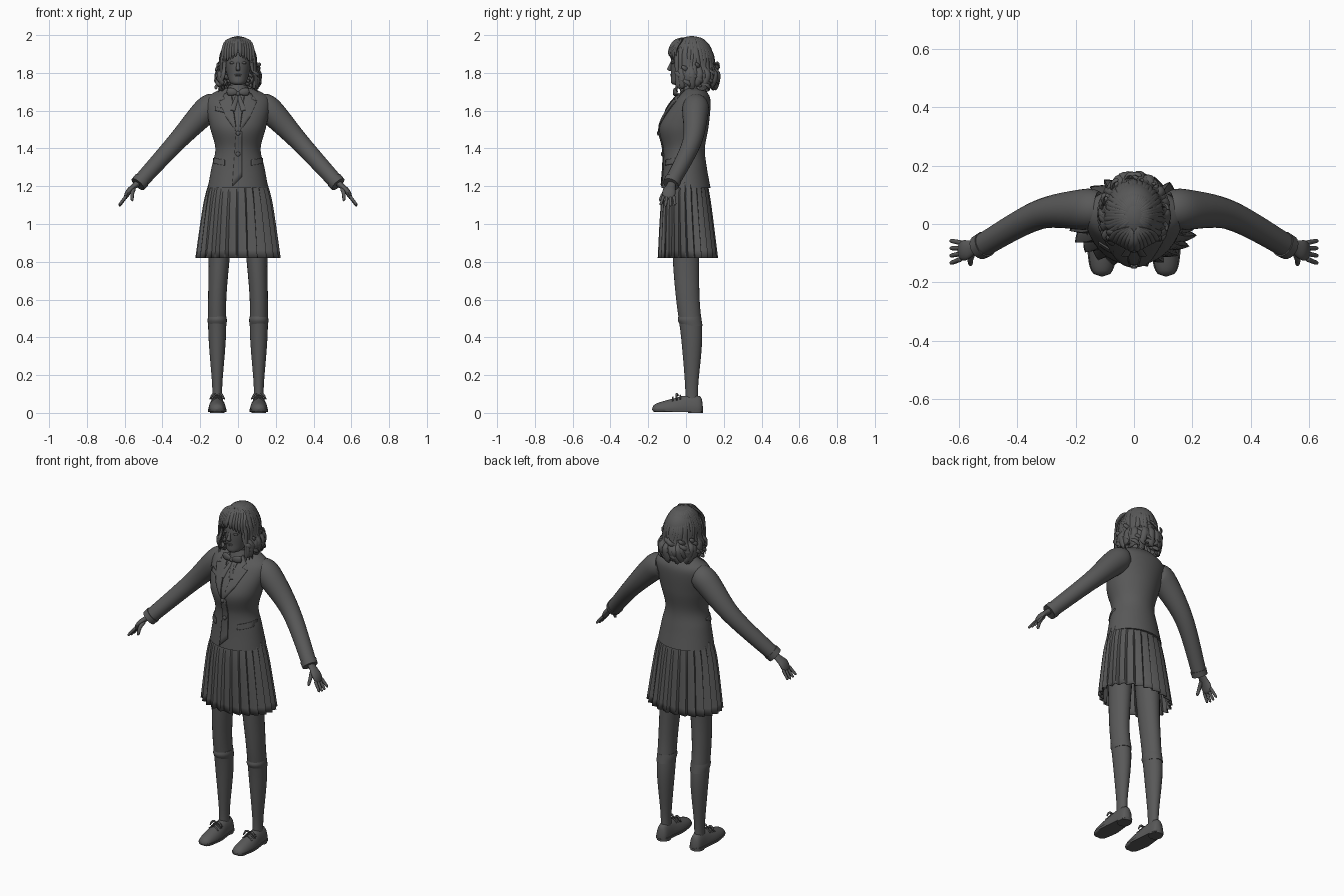
import bpy, bmesh, math, random
from mathutils import Vector
from mathutils.bvhtree import BVHTree

random.seed(4)
if "Cube" in bpy.data.objects:
    bpy.data.objects.remove(bpy.data.objects["Cube"])

GREY = (.1, .1, .1, 1)
FRONT, SIDE, UP = Vector((0, -1, 0)), Vector((1, 0, 0)), Vector((0, 0, 1))
material = bpy.data.materials.new("dark grey")
material.use_nodes = True
material.diffuse_color = GREY
material.node_tree.nodes["Principled BSDF"].inputs["Base Color"].default_value = GREY


def spline(rows, steps):
    """Catmull-Rom samples through the rows."""
    last = len(rows) - 1
    samples = []
    for i in range(last):
        near = [rows[max(0, min(last, i + k))] for k in (-1, 0, 1, 2)]
        for j in range(steps + (i == last - 1)):
            t = j / steps
            samples.append([b + t * (c - a + t * (2 * a - 5 * b + 4 * c - d
                            + t * (3 * b - a - 3 * c + d))) / 2 for a, b, c, d in zip(*near)])
    return samples


def loft(bm, rows, sides=16, steps=5, across=None, flat=1, rounded=False,
         floor=0, ceiling=2, ripple=None, capped=True):
    """Skin rings along rows of x, y, z, half width and half depth.
    Rings are level, or cut across the path with their depth along the given direction."""
    rows = [(*row, row[-1] * flat) if len(row) == 4 else row for row in rows]
    points = spline(rows, steps)
    last = len(points) - 1
    rings = []
    for i, (x, y, z, width, depth) in enumerate(points):
        u, v, t = SIDE, -FRONT, i / last
        if across:
            before, after = points[max(i - 1, 0)], points[min(i + 1, last)]
            along = (Vector(after[:3]) - Vector(before[:3])).normalized()
            v = Vector(across)
            v = (v - along * v.dot(along)).normalized()
            u = v.cross(along)
        size = max(math.sqrt(1 - (2 * t - 1) ** 6), .05) if rounded else 1
        ring = []
        for k in range(sides):
            angle = math.tau * k / sides
            scale = size * (ripple(angle, t) if ripple else 1)
            spot = (Vector((x, y, z)) + u * width * scale * math.cos(angle)
                    + v * depth * scale * math.sin(angle))
            spot.z = min(max(spot.z, floor), ceiling)
            ring.append(bm.verts.new(spot))
        rings.append(ring)
    for lower, upper in zip(rings, rings[1:]):
        for k in range(sides):
            bm.faces.new((lower[k - 1], lower[k], upper[k], upper[k - 1]))
    if capped:
        bm.faces.new(rings[0][::-1])
        bm.faces.new(rings[-1])


def ball(bm, centre, size):
    verts = bmesh.ops.create_uvsphere(bm, u_segments=24, v_segments=16, radius=1)["verts"]
    bmesh.ops.scale(bm, vec=size, verts=verts)
    bmesh.ops.translate(bm, vec=centre, verts=verts)


def finish(bm, name, mirror=False, thickness=0, angle=50):
    bmesh.ops.recalc_face_normals(bm, faces=bm.faces)
    mesh = bpy.data.meshes.new(name)
    bm.to_mesh(mesh)
    bm.free()
    mesh.materials.append(material)
    part = bpy.data.objects.new(name, mesh)
    bpy.context.collection.objects.link(part)
    if thickness:
        solid = part.modifiers.new("thickness", 'SOLIDIFY')
        solid.thickness, solid.offset = thickness, 0
    if mirror:
        part.modifiers.new("mirror", 'MIRROR')
    bpy.ops.object.select_all(action='DESELECT')
    part.select_set(True)
    bpy.context.view_layer.objects.active = part
    bpy.ops.object.shade_smooth_by_angle(angle=math.radians(angle))


def lofted_part(name, rows, mirror=False, **options):
    bm = bmesh.new()
    loft(bm, rows, **options)
    finish(bm, name, mirror)


# Jacket body: height, half width, front and back
outline = [(1.19, .16, -.13, .13), (1.3, .14, -.12, .11), (1.4, .12, -.12, .1), (1.52, .15, -.14, .12),
           (1.65, .17, -.07, .13), (1.7, .12, -.02, .11), (1.72, .06, 0, .09)]
bm = bmesh.new()
loft(bm, [(0, (front + back) / 2, z, half, (back - front) / 2) for z, half, front, back in outline],
     sides=48, steps=8)
jacket = BVHTree.FromBMesh(bm)
finish(bm, "jacket_body")


def on_jacket(x, z, lift):
    """Point just in front of the jacket."""
    hit = jacket.ray_cast(Vector((x, -1, z)), -FRONT)[0] or jacket.find_nearest(Vector((x, 0, z)))[0]
    return Vector((x, hit.y - lift, z))


def plate(name, corners, lift=.004, mirror=False):
    """Thin patch draped over the jacket front."""
    bm = bmesh.new()
    bm.faces.new([bm.verts.new((x, 0, z)) for x, z in corners])
    bmesh.ops.triangulate(bm, faces=bm.faces)
    for _ in range(3):
        bmesh.ops.subdivide_edges(bm, edges=bm.edges, cuts=1, use_grid_fill=True)
    for vert in bm.verts:
        vert.co = on_jacket(vert.co.x, vert.co.z, lift)
    finish(bm, name, mirror, thickness=.006)


# Jacket details
plate("lapel", [(.04, 1.71), (.08, 1.68), (.07, 1.66), (.1, 1.65), (.06, 1.56), (.01, 1.49), (.03, 1.65)],
      mirror=True)
plate("front_overlap", [(-.01, 1.49), (.02, 1.49), (.02, 1.25), (-.03, 1.2)])
plate("pocket_flap", [(.07, 1.34), (.13, 1.35), (.13, 1.32), (.07, 1.31)], mirror=True)
plate("breast_pocket", [(-.12, 1.62), (-.07, 1.61), (-.07, 1.59), (-.12, 1.6)])
bm = bmesh.new()
for z in (1.37, 1.48):
    ball(bm, on_jacket(0, z, .008), (.012, .006, .012))
finish(bm, "buttons")

# Sleeves with cuff bands
SHOULDER, ELBOW, WRIST = Vector((.17, .05, 1.6)), Vector((.33, .03, 1.43)), Vector((.53, -.08, 1.21))
lofted_part("sleeve", [(.12, .05, 1.63, .06), (*SHOULDER, .07), (*ELBOW, .05), (*WRIST, .04)],
            True, across=-FRONT, sides=24, steps=8)
cuff = WRIST.lerp(ELBOW, .1)
lofted_part("cuff_band", [(*cuff, .045), (*WRIST, .043)], True, across=-FRONT, sides=24)

# Hands: palm, four fingers and a thumb
bm = bmesh.new()
loft(bm, [(*cuff, .02, .02), (.55, -.08, 1.2, .015, .025), (.58, -.09, 1.17, .015, .035),
          (.6, -.09, 1.13, .01, .03)], across=-FRONT, rounded=True)
for finger in range(4):
    base = Vector((.59, -.065 - .018 * finger, 1.15))
    reach = Vector((.04, .008 - .008 * finger, -.06 + .006 * abs(finger - 1.5)))
    loft(bm, [(*(base + reach * t), .009 - .002 * t) for t in (0, .5, 1)],
         across=-FRONT, sides=10, rounded=True)
loft(bm, [(.55, -.09, 1.19, .012), (.56, -.12, 1.16, .01), (.56, -.14, 1.12, .008)],
     across=-FRONT, sides=10, rounded=True)
finish(bm, "hand", True)

# Pleated skirt, open below
PLEATS = 24


def pleat(angle, t):
    saw = angle / math.tau * PLEATS % 1
    edge = saw if saw < .8 else 4 * (1 - saw)
    return 1 + (.02 + .13 * t) * edge - .1 * t


bm = bmesh.new()
loft(bm, [(0, 0, 1.22, .15, .11), (0, 0, 1.1, .18, .13), (0, .01, .82, .22, .155)],
     sides=PLEATS * 10, ripple=pleat, capped=False)
finish(bm, "pleated_skirt", thickness=.004, angle=30)

# Legs, with a band at the top of each knee sock
LEG = .11
lofted_part("leg", [(.09, 0, 1.15, .08), (.1, 0, .82, .056, .07), (LEG, .01, .6, .048, .062),
                    (LEG, .03, .4, .046, .056), (LEG, .03, .15, .027, .035), (LEG, .03, .05, .027, .035)],
            True, sides=24, steps=6)
lofted_part("sock_band", [(LEG, .02, .51, .048, .06), (LEG, .02, .49, .051, .063), (LEG, .03, .46, .048, .058)],
            True, sides=24)

# Shoes, soles and heels
shoe = [(LEG, .09, .02, .036, .08), (LEG, .02, .02, .037, .08), (LEG, -.07, .02, .046, .055),
        (LEG, -.18, .02, .04, .03)]
for name, margin, floor, ceiling in (("shoe", 0, .015, .09), ("shoe_sole", .004, .006, .02)):
    lofted_part(name, [(x, y, z, width + margin, height) for x, y, z, width, height in shoe],
                True, across=UP, sides=24, steps=8, rounded=True, floor=floor, ceiling=ceiling)
lofted_part("shoe_heel", [(LEG, .05, z, .038, .04) for z in (0, .012)], True, sides=24)

# Shoe laces: crossing cords and a small bow
bm = bmesh.new()
for y in (-.03, -.05, -.07):
    loft(bm, [(LEG + s * .03, y, .1 + y / 4 - .02 * abs(s), .004) for s in (-1, 0, 1)], across=UP, sides=8)
for s in (-1, 1):
    loft(bm, [(LEG, -.04, .09, .004), (LEG + s * .02, -.05, .1, .006), (LEG + s * .04, -.05, .07, .004)],
         across=FRONT, sides=8, rounded=True)
finish(bm, "shoe_laces", True)

# Neck and shirt collar
lofted_part("neck", [(0, .03, 1.66, .05), (0, .03, 1.73, .041), (0, .03, 1.8, .043)], sides=24)
lofted_part("shirt_collar", [(0, .03, 1.69, .064), (0, .03, 1.735, .048)], sides=24)

# Neck bow: knot, loops and tails
bm = bmesh.new()
ball(bm, (0, -.06, 1.69), (.012, .01, .012))
for s in (-1, 1):
    loft(bm, [(0, -.06, 1.69, .008), (s * .03, -.06, 1.7, .02), (s * .06, -.05, 1.7, .02)],
         across=FRONT, flat=.5, rounded=True)
    loft(bm, [(*on_jacket(s * .03 * t, 1.69 - .09 * t, .008), .008 + .006 * t) for t in (0, .5, 1)],
         across=FRONT, flat=.3)
finish(bm, "neck_bow")

# Head with nose, lips, eyes and ears
bm = bmesh.new()
loft(bm, [(0, -.04, 1.735, .04, .045), (0, -.01, 1.78, .055, .07), (0, .015, 1.87, .074, .095),
          (0, .02, 1.97, .06, .08)], sides=32, steps=8, rounded=True)
loft(bm, [(0, -.07, 1.87, .006), (0, -.083, 1.84, .008), (0, -.088, 1.82, .012), (0, -.08, 1.81, .008)])
ball(bm, (0, -.077, 1.79), (.018, .008, .004))
ball(bm, (0, -.075, 1.783), (.015, .008, .004))
for s in (-1, 1):
    ball(bm, (s * .03, -.068, 1.853), (.015, .01, .007))
    ball(bm, (s * .072, .02, 1.84), (.01, .02, .026))
finish(bm, "head")

# Hair cap, open around the face
HAIR = Vector((0, .03, 1.89))
bm = bmesh.new()
ball(bm, HAIR, (.086, .11, .102))
middles = {face: face.calc_center_median() for face in bm.faces}
opening = [face for face, middle in middles.items() if middle.y < -.02 and middle.z < 1.92]
bmesh.ops.delete(bm, geom=opening, context='FACES')
finish(bm, "hair_cap", thickness=.006)


def around(angle, reach):
    """Offset from the hair centre in a given direction."""
    return HAIR + reach * Vector((.088 * math.cos(angle), .108 * math.sin(angle), 0))


# Wavy locks from the crown to a curled hem
bm = bmesh.new()
LOCKS = 34
for i in range(LOCKS):
    angle = math.radians(-38 + 256 * i / (LOCKS - 1))
    hem = random.uniform(1.72, 1.755)
    path = [(.15, 1.99), (.6, 1.97), (1, 1.9), (1.1, 1.83), (random.uniform(1.22, 1.35), 1.79),
            (1.2, hem), (.95, hem)]
    rows = []
    for k, (reach, z) in enumerate(path):
        x, y, _ = around(angle + random.uniform(-.03, .03) * k, reach)
        rows.append((x, y, z, .01 + .002 * min(k, 4)))
    loft(bm, rows, sides=8, flat=.55, rounded=True, across=(math.cos(angle), math.sin(angle), .3))
finish(bm, "hair_locks")

# Loose outer ringlets
bm = bmesh.new()
RINGLETS = 26
for i in range(RINGLETS):
    angle = math.radians(-30 + 240 * i / (RINGLETS - 1))
    middle, turn = around(angle, 1.15), random.uniform(0, math.tau)
    top = random.uniform(1.78, 1.86)
    rows = [(middle.x + .018 * math.cos(turn + k), middle.y + .018 * math.sin(turn + k), top - .011 * k, .012)
            for k in range(8)]
    loft(bm, rows, sides=8, steps=3, flat=.6, rounded=True, across=(math.cos(angle), math.sin(angle), .5))
finish(bm, "hair_ringlets")

# Fringe and face-framing strands
bm = bmesh.new()
for s in (-1, 1):
    for k in range(6):
        x, y = .012 + .013 * k, -.088 + .007 * k
        loft(bm, [(s * .008, y / 5, 1.985, .008), (s * x * .75, y + .025, 1.965, .012),
                  (s * x, y, 1.92, .011), (s * x * 1.1, y, 1.885 - .008 * k, .005)],
             sides=8, flat=.5, rounded=True, across=(s * .3, -1, .3))
    for k in range(3):
        y = -.05 + .02 * k
        loft(bm, [(s * .06, y, 1.94, .01), (s * .085, y, 1.88, .011), (s * .09, y, 1.8, .01),
                  (s * (.09 + .006 * k), y, 1.7, .005)],
             sides=8, flat=.6, rounded=True, across=(s, -.5, 0))
finish(bm, "hair_fringe")
